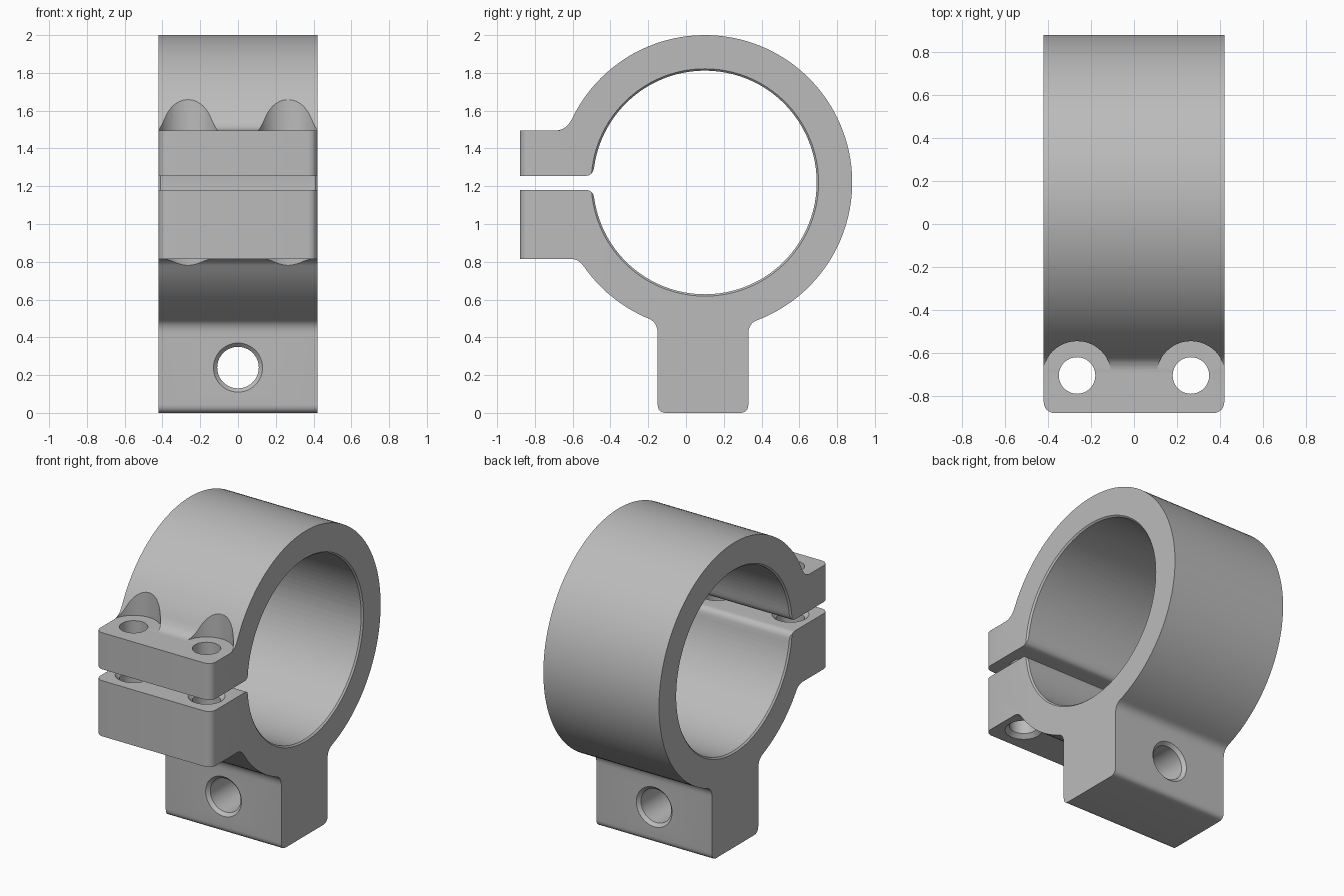
import bpy, bmesh
from math import sin, cos, pi, radians
from mathutils import Matrix, Vector

if "Cube" in bpy.data.objects:
    bpy.data.objects.remove(bpy.data.objects["Cube"], do_unlink=True)

CY, CZ = 0.10, 1.22          # ring centre
OUTER, BORE = 0.78, 0.592    # ring radii
HALF = 0.42                  # half width
FRONT = -0.88                # front of the lugs
FOOT_F, FOOT_B = -0.15, 0.33

grey = bpy.data.materials.new("grey metal")
grey.use_nodes = True
colour = (0.5, 0.5, 0.5, 1)
grey.diffuse_color = colour
grey.node_tree.nodes["Principled BSDF"].inputs["Base Color"].default_value = colour


def arc(r, a, b, n):
    """Points on a circle about the ring centre, angles in degrees."""
    angles = [radians(a + (b - a) * i / n) for i in range(n + 1)]
    return [(CY + r * cos(t), CZ + r * sin(t)) for t in angles]


def blend(a, corner, b, n=6):
    """Rounded corner from a to b."""
    pts = []
    for i in range(n + 1):
        t = i / n
        pts.append(tuple((1 - t) ** 2 * p + 2 * t * (1 - t) * c + t * t * q
                         for p, c, q in zip(a, corner, b)))
    return pts


def make_object(name, bm):
    bmesh.ops.recalc_face_normals(bm, faces=bm.faces)
    mesh = bpy.data.meshes.new(name)
    bm.to_mesh(mesh)
    bm.free()
    mesh.materials.append(grey)
    obj = bpy.data.objects.new(name, mesh)
    bpy.context.collection.objects.link(obj)
    return obj


def lathe(name, profile, matrix, n=48):
    """Closed turned solid about local z from (radius, height) pairs."""
    bm = bmesh.new()
    rings = [[bm.verts.new((r * cos(2 * pi * i / n), r * sin(2 * pi * i / n), h))
              for i in range(n)] for r, h in profile]
    for low, high in zip(rings, rings[1:]):
        for i in range(n):
            j = (i + 1) % n
            bm.faces.new((low[i], low[j], high[j], high[i]))
    bm.faces.new(rings[0])
    bm.faces.new(rings[-1])
    bm.transform(matrix)
    obj = make_object(name, bm)
    obj.hide_render = True
    return obj


# Side outline: ring, foot, split lugs and bore in one loop
upper = arc(OUTER, 154.5, -69, 80)
lower = arc(OUTER, -112.5, -145, 14)
bore = arc(BORE, -172.5, 172.5, 96)
outline = blend((-0.69, 1.495), (-0.635, 1.495), upper[0]) + upper[1:-1]
outline += blend(upper[-1], (FOOT_B, 0.475), (FOOT_B, 0.42))
outline += blend((FOOT_B, 0.045), (FOOT_B, 0), (FOOT_B - 0.045, 0))
outline += blend((FOOT_F + 0.045, 0), (FOOT_F, 0), (FOOT_F, 0.045))
outline += blend((FOOT_F, 0.42), (FOOT_F, 0.48), lower[0]) + lower[1:-1]
outline += blend(lower[-1], (-0.566, 0.815), (-0.61, 0.815))
outline += [(FRONT, 0.815), (FRONT, 1.18)]
outline += blend((-0.53, 1.18), (-0.495, 1.18), bore[0]) + bore[1:-1]
outline += blend(bore[-1], (-0.495, 1.255), (-0.53, 1.255))
outline += [(FRONT, 1.255), (FRONT, 1.495)]

bm = bmesh.new()
face = bm.faces.new([bm.verts.new((-HALF, y, z)) for y, z in outline])
extruded = bmesh.ops.extrude_face_region(bm, geom=[face])
moved = [v for v in extruded["geom"] if isinstance(v, bmesh.types.BMVert)]
bmesh.ops.translate(bm, verts=moved, vec=(2 * HALF, 0, 0))

# Rounded upright edges of the lugs
upright = [e for e in bm.edges
           if all(abs(v.co.y - FRONT) < 1e-4 for v in e.verts)
           and abs(e.verts[0].co.x - e.verts[1].co.x) < 1e-4]
bmesh.ops.bevel(bm, geom=upright, offset=0.05, segments=6, profile=0.5,
                affect='EDGES')
clamp = make_object("clamp_body", bm)

# Bolt holes with spot faces and countersinks
bolt = [(0.16, 0.4), (0.16, 0.814), (0.112, 0.814), (0.085, 0.84),
        (0.085, 1.155), (0.112, 1.182), (0.085, 1.21), (0.085, 1.496),
        (0.16, 1.496), (0.16, 1.9)]
cutters = [lathe("bolt_hole_cutter", bolt, Matrix.Translation((s * 0.265, -0.705, 0)))
           for s in (-1, 1)]

# Chamfered hole through the foot
foot_hole = [(0.15, FOOT_F - 0.02), (0.11, FOOT_F + 0.02),
             (0.11, FOOT_B - 0.02), (0.15, FOOT_B + 0.02)]
cutters.append(lathe("foot_hole_cutter", foot_hole,
                     Matrix.Translation((0, 0, 0.24)) @ Matrix.Rotation(-pi / 2, 4, 'X')))

# Small chamfer on both rims of the bore
rim = [(0.622, -0.44), (0.55, -0.368), (0.55, 0.368), (0.622, 0.44)]
cutters.append(lathe("bore_rim_cutter", rim,
                     Matrix.Translation(Vector((0, CY, CZ))) @ Matrix.Rotation(pi / 2, 4, 'Y'), 100))

bpy.ops.object.select_all(action='DESELECT')
clamp.select_set(True)
bpy.context.view_layer.objects.active = clamp
for cutter in cutters:
    mod = clamp.modifiers.new(cutter.name, 'BOOLEAN')
    mod.operation = 'DIFFERENCE'
    mod.solver = 'EXACT'
    mod.object = cutter
    bpy.ops.object.modifier_apply(modifier=mod.name)
    bpy.data.objects.remove(cutter, do_unlink=True)

bpy.ops.object.shade_smooth_by_angle(angle=radians(30))
